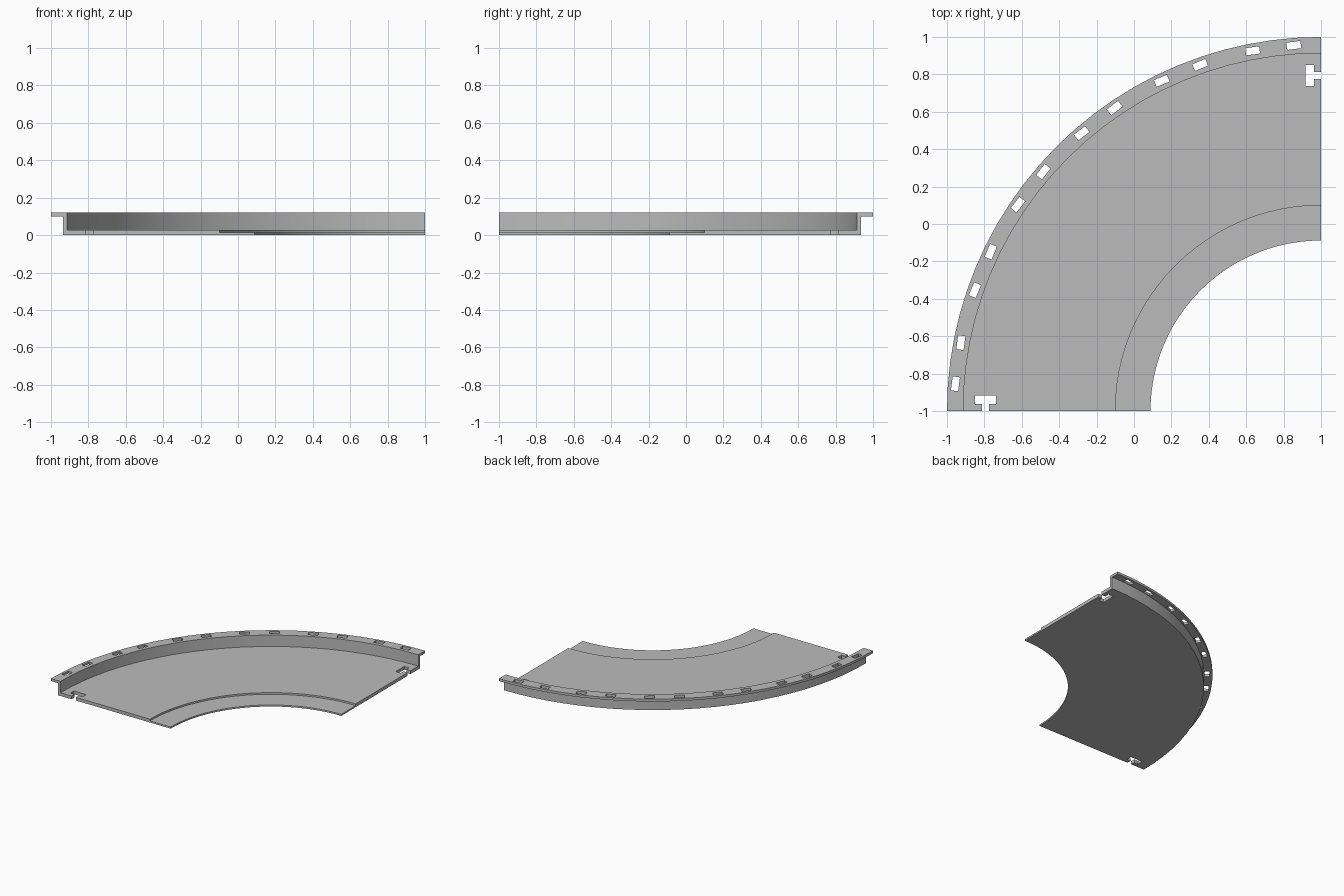
import bpy, bmesh, math
from mathutils import Matrix, Vector

if "Cube" in bpy.data.objects:
    bpy.data.objects.remove(bpy.data.objects["Cube"])

CENTRE = Vector((1, -1, 0))      # centre of the bend
SEGMENTS = 24

grey = bpy.data.materials.new("light grey")
grey.use_nodes = True
colour = (0.5, 0.5, 0.5, 1)
grey.diffuse_color = colour
grey.node_tree.nodes["Principled BSDF"].inputs["Base Color"].default_value = colour


def make_object(name, bm):
    bmesh.ops.recalc_face_normals(bm, faces=bm.faces)
    mesh = bpy.data.meshes.new(name)
    bm.to_mesh(mesh)
    bm.free()
    obj = bpy.data.objects.new(name, mesh)
    bpy.context.collection.objects.link(obj)
    mesh.materials.append(grey)
    return obj


def add_prism(bm, outline, z0, z1, matrix):
    """Extrude a flat outline from z0 to z1 and place it with the matrix."""
    low = [bm.verts.new(matrix @ Vector((x, y, z0))) for x, y in outline]
    high = [bm.verts.new(matrix @ Vector((x, y, z1))) for x, y in outline]
    bm.faces.new(low)
    bm.faces.new(high)
    for i in range(len(low)):
        j = (i + 1) % len(low)
        bm.faces.new((low[i], low[j], high[j], high[i]))


# Curved tray: cross-section (radius, height) swept through a quarter turn
section = [(0.912, 0), (1.936, 0), (1.936, 0.1), (2, 0.1), (2, 0.12),
           (1.913, 0.12), (1.913, 0.027), (1.1, 0.027), (1.1, 0.013), (0.912, 0.013)]
bm = bmesh.new()
rings = []
for s in range(SEGMENTS + 1):
    a = math.pi / 2 * s / SEGMENTS
    rings.append([bm.verts.new(CENTRE + Vector((-r * math.cos(a), r * math.sin(a), z)))
                  for r, z in section])
for a, b in zip(rings, rings[1:]):
    for i in range(len(section)):
        j = (i + 1) % len(section)
        bm.faces.new((a[i], a[j], b[j], b[i]))
bm.faces.new(rings[0])
bm.faces.new(rings[-1])
tray = make_object("curved_tray", bm)

# Cutters: pairs of slots in the rim flange
bm = bmesh.new()
for k in range(6):
    turn = Matrix.Translation(CENTRE) @ Matrix.Rotation(math.radians(7.5 + 15 * k), 4, 'Z')
    for side in (-1, 1):
        x, y, w, h = side * 0.111, 1.957, 0.0375, 0.0195
        slot = [(x - w, y - h), (x + w, y - h), (x + w, y + h), (x - w, y + h)]
        add_prism(bm, slot, 0.08, 0.15, turn)

# Cutters: T-shaped connector notch in each end of the floor
half = [(0.019, -0.05), (0.019, 0.037), (0.056, 0.037), (0.056, 0.083)]
notch = half + [(-x, y) for x, y in reversed(half)]
place = Matrix.Translation(CENTRE + Vector((-1.793, 0, 0)))
swap = Matrix.Translation(CENTRE + Vector((0, 1.793, 0))) @ Matrix.Rotation(math.pi / 2, 4, 'Z')
for matrix in (place, swap):
    add_prism(bm, notch, -0.05, 0.06, matrix)
cutter = make_object("notch_cutter", bm)
cutter.hide_render = True

# Cut the openings, then drop the cutter
bpy.context.view_layer.objects.active = tray
tray.select_set(True)
cut = tray.modifiers.new("openings", 'BOOLEAN')
cut.operation = 'DIFFERENCE'
cut.solver = 'EXACT'
cut.object = cutter
bpy.ops.object.modifier_apply(modifier=cut.name)
bpy.data.objects.remove(cutter)

bpy.ops.object.shade_smooth_by_angle(angle=math.radians(30))
